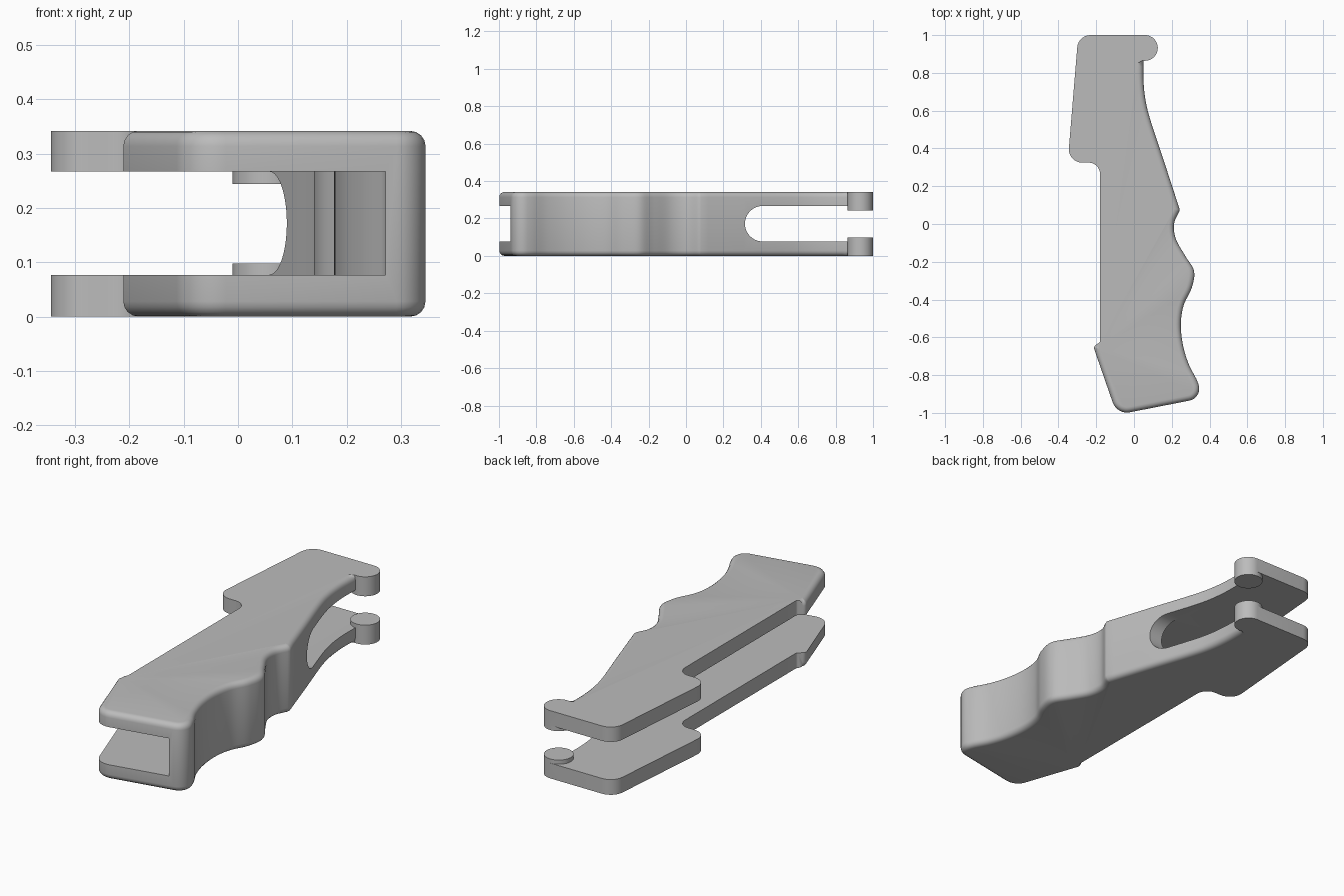
import bpy, bmesh, math
from mathutils import Vector

cube = bpy.data.objects.get("Cube")
if cube:
    bpy.data.objects.remove(cube, do_unlink=True)

HEIGHT = 0.342
LOW, HIGH = 0.077, 0.267      # inner faces of the two side plates

grey = bpy.data.materials.new("plain_grey")
grey.use_nodes = True
grey.diffuse_color = (0.5, 0.5, 0.5, 1)
grey.node_tree.nodes["Principled BSDF"].inputs["Base Color"].default_value = (0.5, 0.5, 0.5, 1)


def spline(pts, steps=6):
    """Smooth curve through the points."""
    p = [Vector(q) for q in pts]
    p = [p[0] * 2 - p[1]] + p + [p[-1] * 2 - p[-2]]
    out = []
    for a, b, c, d in zip(p, p[1:], p[2:], p[3:]):
        for i in range(steps):
            t = i / steps
            out.append(0.5 * (2 * b + (c - a) * t + (2 * a - 5 * b + 4 * c - d) * t * t
                              + (3 * b - a - 3 * c + d) * t ** 3))
    return out + [p[-2]]


def fillet(prev, corner, nxt, r, steps=8):
    """Arc that rounds one corner."""
    prev, corner, nxt = Vector(prev), Vector(corner), Vector(nxt)
    u, v = (prev - corner).normalized(), (nxt - corner).normalized()
    half = u.angle(v) / 2
    centre = corner + (u + v).normalized() * r / math.sin(half)
    start = corner + u * r / math.tan(half) - centre
    end = corner + v * r / math.tan(half) - centre
    sweep = math.pi - 2 * half
    return [centre + (start * math.sin(sweep * (1 - i / steps)) + end * math.sin(sweep * i / steps))
            / math.sin(sweep) for i in range(steps + 1)]


def prism(name, outline, lo, hi, axis="z", round_edge=None):
    """Extruded outline, with optional rounding of chosen rim edges."""
    def place(p, h):
        return (p[0], p[1], h) if axis == "z" else (h, p[0], p[1])
    bm = bmesh.new()
    base = bm.faces.new([bm.verts.new(place(p, lo)) for p in outline])
    res = bmesh.ops.extrude_face_region(bm, geom=[base])
    move = Vector(place((0, 0), hi - lo))
    bmesh.ops.translate(bm, vec=move, verts=[v for v in res["geom"] if isinstance(v, bmesh.types.BMVert)])
    bmesh.ops.recalc_face_normals(bm, faces=bm.faces)
    if round_edge:
        rim = [e for e in bm.edges if abs(e.verts[0].co.z - e.verts[1].co.z) < 1e-5
               and all(round_edge(v.co) for v in e.verts)]
        bmesh.ops.bevel(bm, geom=rim, offset=0.028, offset_type="OFFSET", segments=4,
                        profile=0.5, affect="EDGES", clamp_overlap=False)
    mesh = bpy.data.meshes.new(name)
    bm.to_mesh(mesh)
    bm.free()
    mesh.materials.append(grey)
    obj = bpy.data.objects.new(name, mesh)
    bpy.context.collection.objects.link(obj)
    return obj


def combine(target, other, operation):
    mod = target.modifiers.new(operation, "BOOLEAN")
    mod.operation, mod.solver, mod.object = operation, "EXACT", other
    bpy.context.view_layer.objects.active = target
    bpy.ops.object.modifier_apply(modifier=mod.name)
    bpy.data.objects.remove(other, do_unlink=True)


# Finger side of the grip: a slope, a sharp ridge, then two finger hollows
slope = spline([(0.05, 0.87), (0.05, 0.76), (0.062, 0.65), (0.09, 0.54), (0.166, 0.31), (0.241, 0.08)])
fingers = spline([(0.241, 0.07), (0.212, 0), (0.222, -0.08), (0.272, -0.17), (0.318, -0.25),
                  (0.305, -0.34), (0.263, -0.43), (0.248, -0.53), (0.259, -0.64),
                  (0.289, -0.74), (0.33, -0.82)])

# Remaining corners, each with its rounding radius
corners = [((0.37, -0.92), 0.065), ((-0.09, -1.01), 0.08), ((-0.215, -0.65), 0.02),
           ((-0.18, -0.625), 0.012), ((-0.18, 0.325), 0.06), ((-0.351, 0.325), 0.07),
           ((-0.295, 1.0), 0.07)]
path = [fingers[-1]] + [c for c, r in corners] + [(0.058, 1.0)]
outline = slope + fingers
for i, (corner, r) in enumerate(corners):
    outline += fillet(path[i], corner, path[i + 2], r)
outline.append(Vector((0.058, 1.0)))

# Grip body, rounded along the finger side and the front end
grip = prism("grip_handle", outline, 0, HEIGHT,
             round_edge=lambda co: co.y < -0.636 or (co.x > 0.02 and co.y < 0.9))

# Channel that leaves two side plates and a wall following the fingers
inner = spline([(0.09, 0.315), (0.16, 0.1), (0.14, 0), (0.152, -0.1), (0.2, -0.18), (0.248, -0.27),
                (0.21, -0.37), (0.178, -0.5), (0.19, -0.66), (0.225, -0.77), (0.272, -0.86)])
channel = [Vector((0, 0.58))] + inner + [Vector(p) for p in ((0.272, -1.2), (-0.6, -1.2), (-0.6, 1.2), (0, 1.2))]
combine(grip, prism("channel_cutter", channel, LOW, HIGH), "DIFFERENCE")

# Round-ended opening through the back of the wall
mid, rad = (LOW + HIGH) / 2, (HIGH - LOW) / 2
arc = [math.pi * (0.5 + i / 20) for i in range(21)]
slot = [(0.315 + rad + rad * math.cos(a), mid + rad * math.sin(a)) for a in arc]
combine(grip, prism("slot_cutter", slot + [(1.2, LOW), (1.2, HIGH)], -0.6, 0.6, "x"), "DIFFERENCE")

# Pivot bosses at the back corner of each plate
ring = [(0.058 + 0.068 * math.cos(k * math.pi / 24), 0.932 + 0.068 * math.sin(k * math.pi / 24)) for k in range(48)]
for lo, hi in ((0, 0.098), (0.244, HEIGHT)):
    combine(grip, prism("pivot_boss", ring, lo, hi), "UNION")

bpy.ops.object.select_all(action="DESELECT")
grip.select_set(True)
bpy.context.view_layer.objects.active = grip
bpy.ops.object.shade_smooth_by_angle(angle=math.radians(30))
